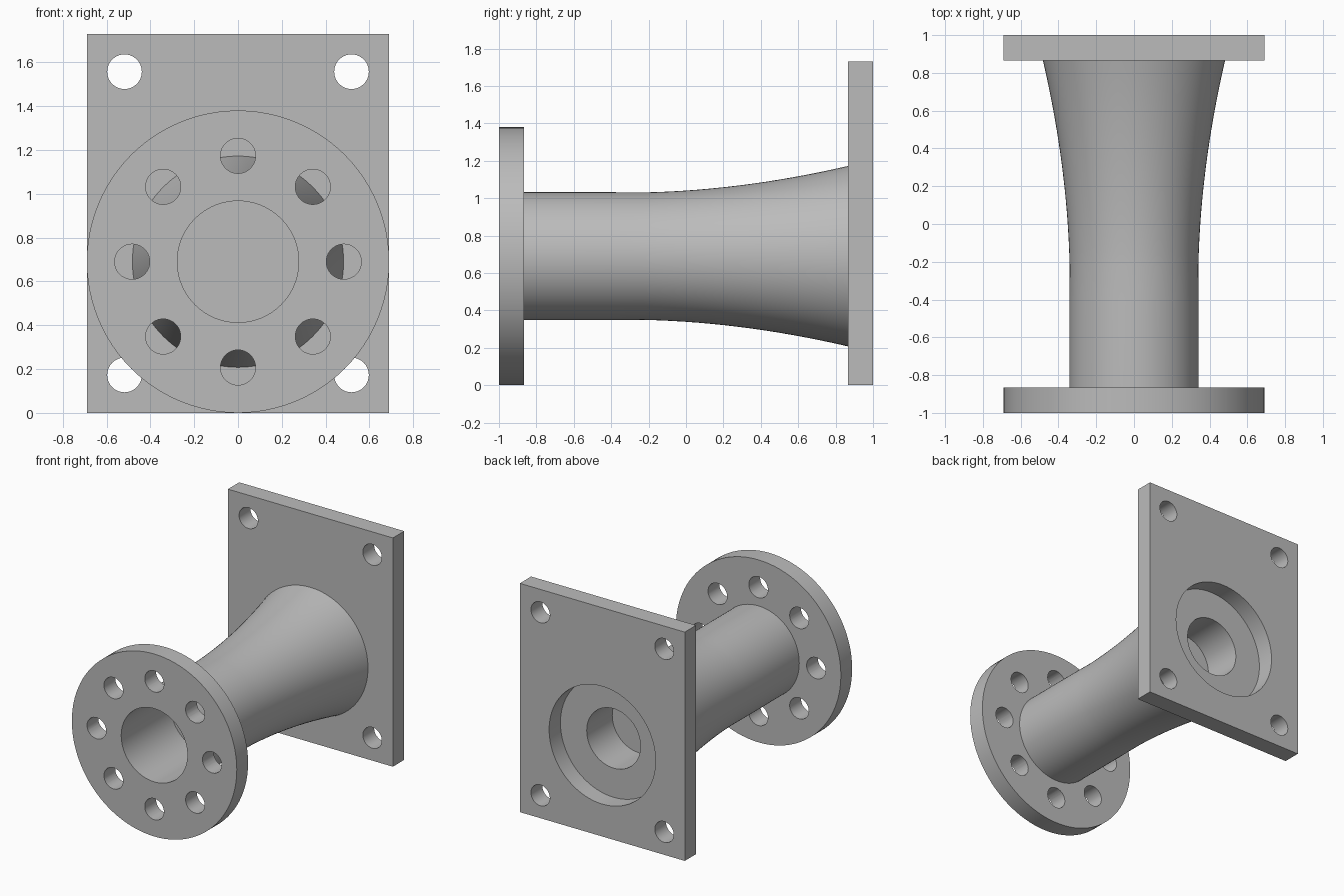
import bpy, bmesh, math
from mathutils import Vector, Matrix

cube = bpy.data.objects.get("Cube")
if cube:
    bpy.data.objects.remove(cube, do_unlink=True)

AXIS_Z = 0.69       # height of the pipe axis
BACK = 0.865        # inner face of both flanges, as +/- y

steel = bpy.data.materials.new("plain_grey")
steel.diffuse_color = (0.5, 0.5, 0.5, 1)
steel.use_nodes = True
steel.node_tree.nodes["Principled BSDF"].inputs["Base Color"].default_value = (0.5, 0.5, 0.5, 1)


def add_object(name, bm):
    bmesh.ops.recalc_face_normals(bm, faces=bm.faces)
    mesh = bpy.data.meshes.new(name)
    bm.to_mesh(mesh)
    bm.free()
    mesh.materials.append(steel)
    obj = bpy.data.objects.new(name, mesh)
    bpy.context.collection.objects.link(obj)
    return obj


def revolve(name, profile, closed, steps=96):
    """Turn (radius, y) points around the pipe axis."""
    bm = bmesh.new()
    verts = [bm.verts.new((r, y, AXIS_Z)) for r, y in profile]
    pairs = list(zip(verts, verts[1:]))
    if closed:
        pairs.append((verts[-1], verts[0]))
    edges = [bm.edges.new(p) for p in pairs]
    bmesh.ops.spin(bm, geom=verts + edges, cent=(0, 0, AXIS_Z), axis=(0, 1, 0),
                   angle=math.tau, steps=steps)
    bmesh.ops.remove_doubles(bm, verts=bm.verts, dist=0.0001)
    return add_object(name, bm)


def drill(target, holes, y0, y1):
    """Cut round holes (x, z, radius) along y between y0 and y1."""
    bm = bmesh.new()
    for x, z, r in holes:
        place = Matrix.Translation((x, (y0 + y1) / 2, z)) @ Matrix.Rotation(math.pi / 2, 4, 'X')
        bmesh.ops.create_cone(bm, cap_ends=True, segments=96 if r > 0.2 else 40,
                              radius1=r, radius2=r, depth=y1 - y0, matrix=place)
    cutter = add_object(target.name + "_cutter", bm)
    mod = target.modifiers.new("holes", 'BOOLEAN')
    mod.object = cutter
    mod.solver = 'EXACT'
    bpy.context.view_layer.objects.active = target
    bpy.ops.object.modifier_apply(modifier=mod.name)
    bpy.data.objects.remove(cutter, do_unlink=True)


# Round front flange with a ring of eight bolt holes
front_flange = revolve("front_flange", [(0.277, -1), (0.69, -1), (0.69, -BACK), (0.277, -BACK)], True)
ring = [(0.483 * math.cos(a), AXIS_Z + 0.483 * math.sin(a), 0.08)
        for a in (i * math.tau / 8 for i in range(8))]
drill(front_flange, ring, -1.1, -0.8)

# Flared pipe, with a blind bore at each end
flare = [(0.342, -0.41)]
for i in range(1, 17):
    t = i / 16
    y = -0.3 + (BACK + 0.3) * t
    flare.append((0.34 + 0.142 * t ** 1.9, y))
pipe = revolve("flared_pipe",
               [(0, -0.41), (0.277, -0.41), (0.277, -BACK), (0.342, -BACK)] + flare
               + [(0.225, BACK), (0.225, 0.56), (0, 0.56)], False)

# Square-cornered back plate with corner holes and a round recess
bm = bmesh.new()
bmesh.ops.create_cube(bm, size=1)
bmesh.ops.scale(bm, vec=(1.38, 1 - BACK, 1.73), verts=bm.verts)
bmesh.ops.translate(bm, vec=Vector((0, (1 + BACK) / 2, 0.865)), verts=bm.verts)
back_plate = add_object("back_plate", bm)
corners = [(x, z, 0.079) for x in (-0.518, 0.518) for z in (0.173, 1.557)]
drill(back_plate, corners + [(0, AXIS_Z, 0.445)], 0.8, 1.1)

# Smooth round walls, sharp rims
for obj in (front_flange, pipe, back_plate):
    bpy.ops.object.select_all(action='DESELECT')
    obj.select_set(True)
    bpy.context.view_layer.objects.active = obj
    bpy.ops.object.shade_smooth_by_angle(angle=math.radians(30))
